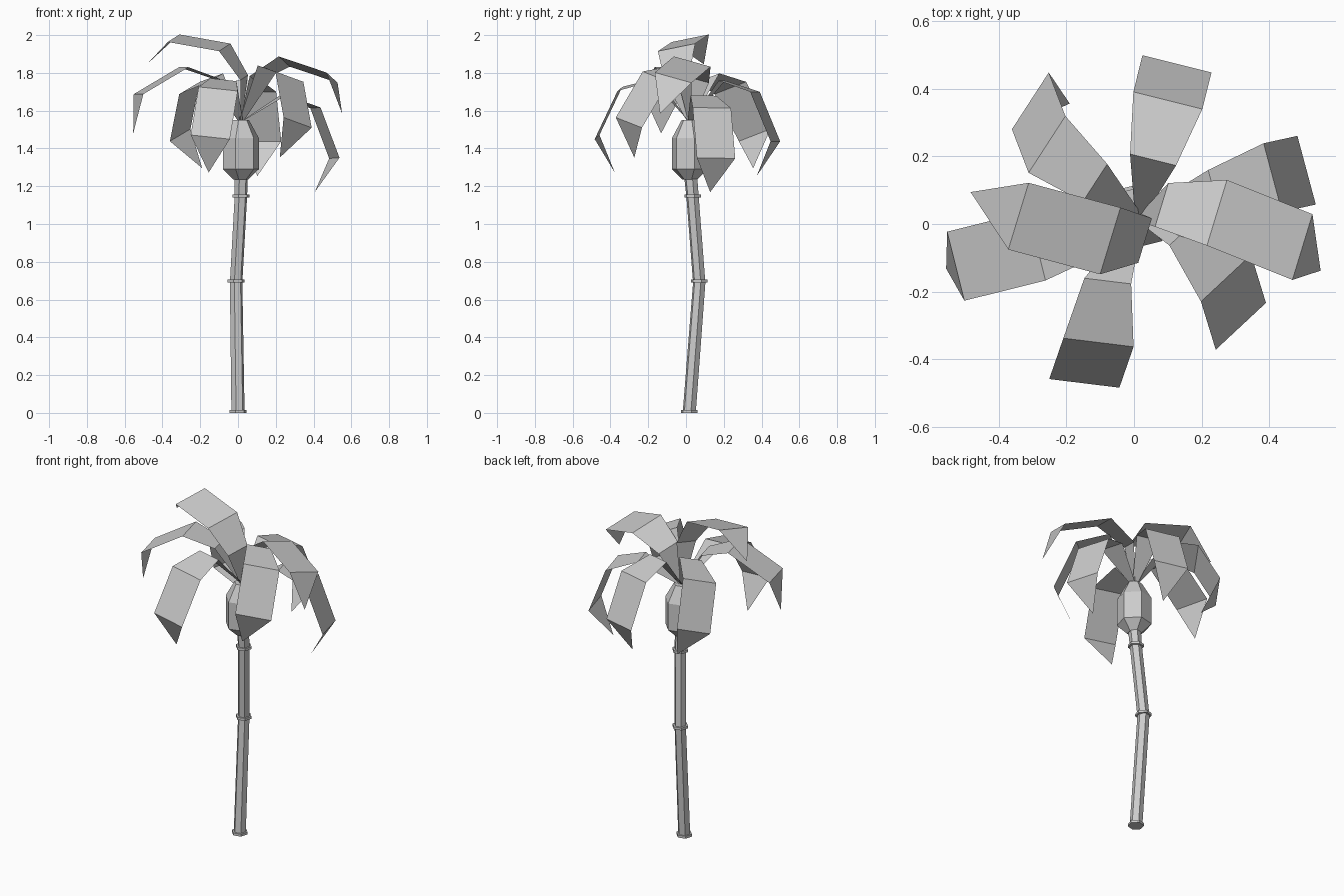
import bpy
import bmesh
from math import cos, sin, pi, radians
from mathutils import Vector

cube = bpy.data.objects.get("Cube")
if cube:
    bpy.data.objects.remove(cube, do_unlink=True)

grey = bpy.data.materials.new("plain_grey")
grey.use_nodes = True
grey.diffuse_color = (0.6, 0.6, 0.6, 1)
grey.node_tree.nodes["Principled BSDF"].inputs["Base Color"].default_value = grey.diffuse_color

UP = Vector((0, 0, 1))
CROWN = Vector((0.015, 0.02, 1.54))


def finish(name, bm):
    mesh = bpy.data.meshes.new(name)
    bm.to_mesh(mesh)
    bm.free()
    mesh.materials.append(grey)
    obj = bpy.data.objects.new(name, mesh)
    bpy.context.collection.objects.link(obj)


def hex_loft(name, sections, turn=radians(14)):
    """Closed six-sided skin through (centre, radius) sections."""
    bm = bmesh.new()
    rings = []
    for centre, radius in sections:
        angles = [turn + k * pi / 3 for k in range(6)]
        rings.append([bm.verts.new(Vector(centre) + radius * Vector((cos(a), sin(a), 0)))
                      for a in angles])
    for low, high in zip(rings, rings[1:]):
        for k in range(6):
            n = (k + 1) % 6
            bm.faces.new((low[k], low[n], high[n], high[k]))
    bm.faces.new(rings[0][::-1])
    bm.faces.new(rings[-1])
    finish(name, bm)


def frond(name, bend, azimuth, pitch, roll):
    """Folded leaf strip; bend is the middle of its second crosswise fold."""
    az, p, ro = radians(azimuth), radians(pitch), radians(roll)
    ahead = Vector((cos(az), sin(az), 0))
    flat_side = Vector((sin(az), -cos(az), 0))
    side = flat_side * cos(ro) + UP * sin(ro)
    rise = UP * cos(ro) - flat_side * sin(ro)

    def step(length, angle):
        return length * (ahead * cos(angle) + rise * sin(angle))

    second = Vector(bend)
    first = second - step(0.19, p + radians(49))
    third = second + step(0.285, p)
    tip = third + step(0.21, p - radians(52))
    bm = bmesh.new()
    rows = []
    for mid, width in ((CROWN, 0.025), (first, 0.14), (second, 0.21), (third, 0.21)):
        rows.append([bm.verts.new(mid + side * width * s) for s in (0.5, -0.5)])
    for a, b in zip(rows, rows[1:]):
        bm.faces.new((a[0], b[0], b[1], a[1]))
    bm.faces.new((rows[-1][0], bm.verts.new(tip), rows[-1][1]))
    finish(name, bm)


# Bent trunk with its collars
foot, knee, neck = (0, 0.017, 0), (-0.01, 0.07, 0.69), (0.015, 0.035, 1.14)
hex_loft("trunk", [(foot, 0.036), (knee, 0.034), (neck, 0.034), ((0.017, 0.025, 1.25), 0.036)])
for name, spot in (("foot_collar", foot), ("knee_collar", knee), ("neck_collar", neck)):
    hex_loft(name, [(Vector(spot) + UP * h, 0.046) for h in (0, 0.015)])

# Swollen crown
hex_loft("crown_bulb", [((0.015, 0.02, z), r) for z, r in
                        ((1.235, 0.04), (1.29, 0.098), (1.455, 0.098), (1.55, 0.045))])

# Fronds: bend point, azimuth, pitch, roll
fronds = {
    "top_frond": ((-0.07, -0.05, 1.935), 163, 10, 11),
    "back_frond": ((0.1, 0.365, 1.7), 76, -67, 0),
    "left_upper_frond": ((0.245, 0.033, 1.86), -17, -18, 15),
    "back_right_frond": ((-0.257, 0.235, 1.72), 147, -67, 18),
    "front_left_frond": ((0.272, -0.16, 1.78), -47, -62, 15),
    "right_frond": ((-0.287, -0.065, 1.83), 194, -30, 0),
    "front_frond": ((-0.105, -0.35, 1.715), -97, -64, 6),
    "left_lower_frond": ((0.41, 0.137, 1.615), 15, -69, 1),
}
for name, values in fronds.items():
    frond(name, *values)
